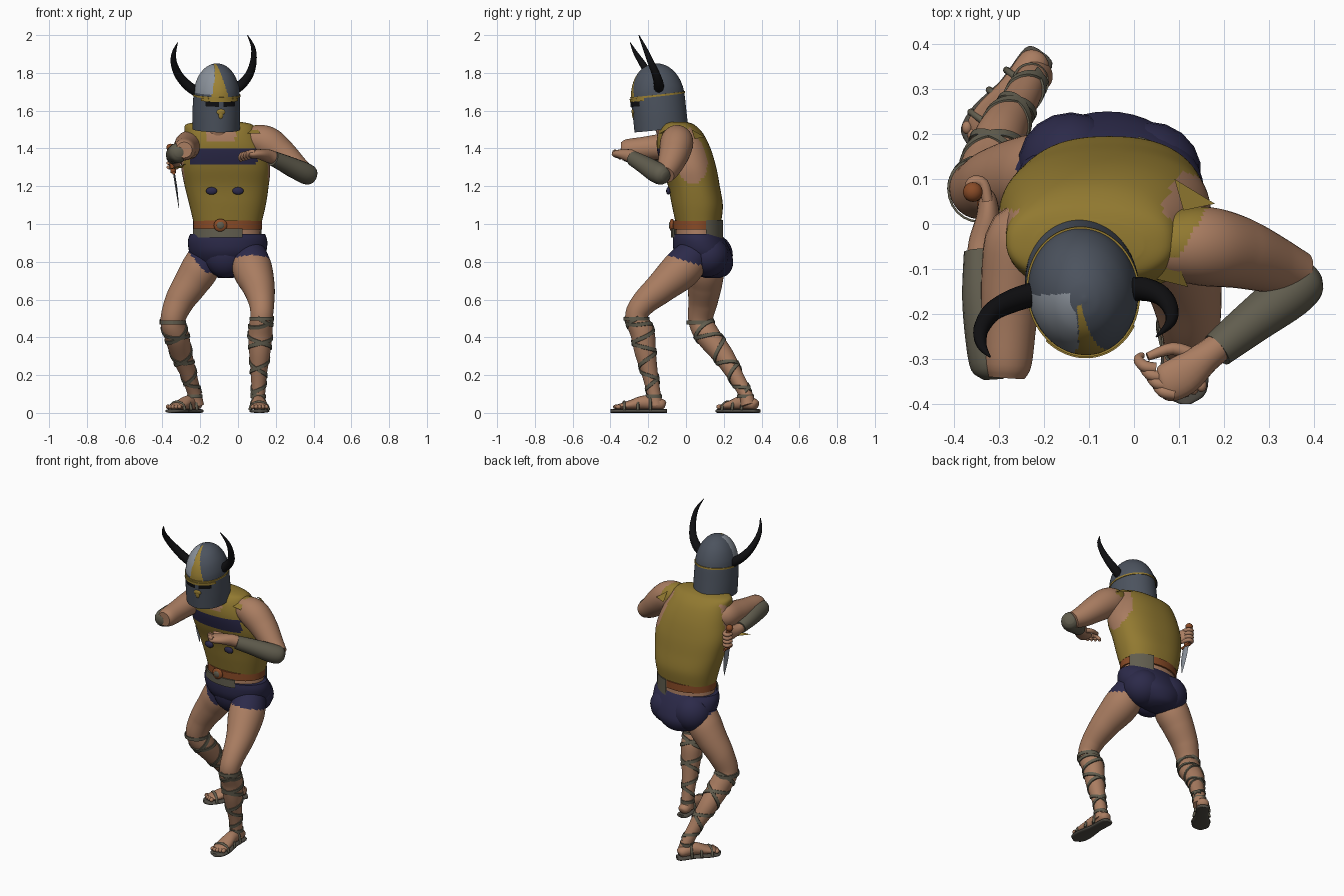
import bpy, bmesh, math
from mathutils import Vector, Matrix

def material(name, *rgb):
    m = bpy.data.materials.new(name)
    m.diffuse_color = (*rgb, 1)
    return m

SKIN = material("skin", .40, .205, .12)
CLOTH = material("mustard cloth", .285, .192, .03)
NAVY = material("navy cloth", .025, .023, .068)
STEEL = material("dark steel", .072, .086, .112)
LIGHT = material("light steel", .26, .29, .33)
GOLD = material("gold trim", .34, .225, .035)
STRAP = material("grey leather", .12, .11, .077)
BROWN = material("brown leather", .25, .07, .02)
BLACK = material("black horn", .005, .005, .006)
SOLE = material("dark sole", .08, .072, .058)

def finish(name, bm, mats, rule=None, angle=50):
    bmesh.ops.recalc_face_normals(bm, faces=bm.faces)
    mesh = bpy.data.meshes.new(name)
    for m in mats:
        mesh.materials.append(m)
    for f in bm.faces if rule else ():
        f.material_index = rule(f.calc_center_median(), f.normal)
    bm.to_mesh(mesh)
    bm.free()
    ob = bpy.data.objects.new(name, mesh)
    bpy.context.collection.objects.link(ob)
    bpy.ops.object.select_all(action='DESELECT')
    ob.select_set(True)
    bpy.context.view_layer.objects.active = ob
    bpy.ops.object.shade_smooth_by_angle(angle=math.radians(angle))
    return ob

def frames(pts, steps, flat=False):
    """Smooth path through (x, y, z, radius a[, radius b]); gives centre, radii and axes."""
    p = [Vector(q if len(q) == 5 else (*q, q[3])) for q in pts]
    path, out, u = [], [], None
    for i in range(len(p) - 1):
        a, b, c, d = p[max(i - 1, 0)], p[i], p[i + 1], p[min(i + 2, len(p) - 1)]
        for t in (s / steps for s in range(steps)):
            path.append(.5 * (2 * b + (c - a) * t + (2 * a - 5 * b + 4 * c - d) * t * t + (3 * b - a - 3 * c + d) * t ** 3))
    path.append(p[-1])
    for i, q in enumerate(path):
        t = Vector((path[min(i + 1, len(path) - 1)] - path[max(i - 1, 0)])[:3]).normalized()
        if flat:
            t, u = Vector((0, 0, 1)), Vector((1, 0, 0))
        elif u is None:
            u = Vector((0, 0, 1) if abs(t.z) < .8 else (0, 1, 0)).cross(t).normalized()
        else:
            u = (u - t * u.dot(t)).normalized()
        out.append((Vector(q[:3]), abs(q[3]), abs(q[4]), u, t.cross(u), t))
    return out

def sweep(name, pts, mats, n=18, steps=4, flat=False, rule=None, power=1, angle=50):
    """Loft elliptical rings; flat keeps every ring horizontal."""
    bm, rings = bmesh.new(), []
    for c, a, b, u, v, t in frames(pts, steps, flat):
        rings.append([])
        for k in range(n):
            x, y = math.cos(2 * math.pi * k / n), math.sin(2 * math.pi * k / n)
            x, y = math.copysign(abs(x) ** power, x), math.copysign(abs(y) ** power, y)
            rings[-1].append(bm.verts.new(c + u * x * a + v * y * b))
    for r0, r1 in zip(rings, rings[1:]):
        for k in range(n):
            bm.faces.new((r0[k], r0[(k + 1) % n], r1[(k + 1) % n], r1[k]))
    bm.faces.new(rings[0])
    bm.faces.new(rings[-1])
    return finish(name, bm, mats, rule, angle)

def ball(name, loc, size, mat):
    bm = bmesh.new()
    bmesh.ops.create_uvsphere(bm, u_segments=18, v_segments=12, radius=1,
                              matrix=Matrix.Translation(loc) @ Matrix.Diagonal((*size, 1)))
    return finish(name, bm, [mat])

def arc_plate(name, c, rx, ry, a0, a1, z0, z1, mat, n=32, thick=.008):
    """Curved band between two azimuths; 0 is front, positive towards +x."""
    bm, prev = bmesh.new(), None
    for i in range(n + 1):
        a = math.radians(a0 + (a1 - a0) * i / n)
        row = [bm.verts.new((c[0] + (rx + o) * math.sin(a), c[1] - (ry + o) * math.cos(a), z))
               for o, z in ((0, z0), (thick, z0), (thick, z1), (0, z1))]
        for k in range(4 if prev else 0):
            bm.faces.new((prev[k], prev[(k + 1) % 4], row[(k + 1) % 4], row[k]))
        prev = row
    return finish(name, bm, [mat])

# Tunic with skin at armholes and neckline, navy chest band and spots, ragged shoulders
def tunic_rule(c, n):
    neck = c.z > 1.44 and n.y < -.05 and abs(c.x + .09) < .075
    hole = (n.x > .5 or n.x < -.5 and c.y < .03) and ((c.y - .035) / .085) ** 2 + ((c.z - 1.36) / .15) ** 2 < 1
    band = n.y < -.3 and 1.32 < c.z < 1.395 and -.25 < c.x < .1
    return 1 if neck or hole else 2 if band else 0

sweep("tunic", [(-.055, .065, 1.015, .182, .122), (-.055, .06, 1.1, .202, .135), (-.06, .042, 1.2, .222, .137),
                (-.065, .015, 1.3, .235, .145), (-.075, -.012, 1.4, .22, .142), (-.09, -.03, 1.48, .195, .12),
                (-.1, -.04, 1.525, .178, .085), (-.1, -.045, 1.54, .12, .05)],
      [CLOTH, SKIN, NAVY], n=72, steps=7, flat=True, rule=tunic_rule, power=.85)
for x in (-.14, 0):
    ball("chest_spot", (x, -.093, 1.175), (.03, .012, .02), NAVY)
for tri in (((.09, .1, 1.46), (.11, .03, 1.5), (.18, .045, 1.45)), ((.04, -.12, 1.48), (.09, -.07, 1.52), (.12, -.14, 1.48)),
            ((-.27, 0, 1.48), (-.24, -.07, 1.5), (-.32, -.05, 1.46)), ((-.27, -.06, 1.32), (-.27, .02, 1.3), (-.37, -.13, 1.29))):
    bm = bmesh.new()
    bm.faces.new([bm.verts.new(p) for p in tri])
    finish("tunic_rag", bm, [CLOTH])

# Waist, belt and briefs
sweep("waist", [(-.055, .067, .88, .18, .124), (-.058, .065, 1.04, .17, .115)], [SKIN], 32, flat=True)
arc_plate("belt", (-.055, .063), .17, .12, 0, 360, .972, 1.018, BROWN, 48, .012)
arc_plate("front_cloth", (-.055, .06), .184, .132, -72, 24, .928, .977, STRAP)
arc_plate("back_cloth", (-.055, .065), .182, .13, 108, 160, .89, 1.022, STRAP)
ball("buckle", (-.093, -.074, .993), (.036, .014, .034), BROWN)
ball("buckle_centre", (-.093, -.083, .993), (.021, .008, .02), STRAP)
sweep("briefs", [(-.055, .06, .948, .198, .125), (-.055, .07, .91, .21, .14), (-.055, .088, .85, .203, .15),
                 (-.06, .115, .79, .17, .135), (-.065, .135, .735, .1, .09), (-.065, .14, .715, .04, .04)],
      [NAVY], 40, flat=True)
ball("briefs_seat", (-.14, .135, .835), (.117, .113, .115), NAVY)
ball("briefs_seat", (.03, .115, .83), (.12, .113, .11), NAVY)
ball("briefs_front", (-.065, .045, .84), (.125, .1, .125), NAVY)

# Legs with navy tops, crossed lacing and sandals
LEFT = [(.05, .07, .87, .085), (.075, -.02, .765, .105), (.11, -.13, .665, .085), (.125, -.225, .58, .067), (.125, -.262, .51, .06),
        (.118, -.23, .42, .064), (.115, -.215, .32, .056), (.11, -.19, .2, .042), (.108, -.17, .1, .036), (.108, -.16, .04, .04)]
RIGHT = [(-.16, .09, .86, .085), (-.2, .1, .765, .1), (-.25, .1, .685, .092), (-.31, .09, .59, .078), (-.345, .078, .49, .065),
         (-.325, .115, .41, .065), (-.295, .2, .3, .055), (-.26, .26, .2, .042), (-.23, .315, .1, .036), (-.218, .33, .04, .038)]

def lacing(name, leg, turns, phase):
    ring, bm, prev = frames(leg, 32)[130:-34], bmesh.new(), None
    for i, (c, r, _, u, v, t) in enumerate(ring):
        a = phase + turns * 2 * math.pi * i / (len(ring) - 1)
        out = u * math.cos(a) + v * math.sin(a)
        row = [bm.verts.new(c + out * (r + .005 - o) + t * w) for w, o in ((-.012, .008), (-.01, 0), (.01, 0), (.012, .008))]
        for k in range(3 if prev else 0):
            bm.faces.new((prev[k], prev[k + 1], row[k + 1], row[k]))
        prev = row
    finish(name, bm, [STRAP])

def foot(name, heel, toe):
    h, t = Vector(heel), Vector(toe)
    side = Vector((-(t - h).y, (t - h).x)).normalized()
    at = lambda f, s, z: (*(h.lerp(t, f) + side * s), z)
    sweep(name + "_foot", [(*at(f, 0, z), w, e) for f, z, w, e in
                           ((.03, .04, .015, .015), (.1, .045, .035, .03), (.38, .055, .036, .038),
                            (.65, .042, .046, .025), (.82, .034, .044, .016), (.9, .03, .025, .01))], [SKIN], 16)
    sweep(name + "_sole", [(*at(f, 0, .01), w, .01) for f, w in ((0, .012), (.06, .037), (.4, .038), (.7, .053),
                           (.92, .046), (1, .012))], [SOLE], 20, power=.7)
    for k in range(5):
        ball(name + "_toe", at(.91 - .018 * abs(k - 1.5), (k - 2) * .018, .032), (.012, .015, .012), SKIN)
    for f, w, e in ((.3, .041, .09), (.52, .046, .068), (.76, .05, .055)):
        sweep(name + "_sandal_strap", [(*at(f, w * math.cos(a), .015 + (e - .012) * math.sin(a)), .008)
                                       for a in (0, .5, 1, 1.57, 2.1, 2.6, 3.14)], [STRAP], 8, 2)

for name, leg, heel, toe, hem in (
        ("left", LEFT, (.105, -.1), (.115, -.4), lambda c, n: int(c.z > .805 - .3 * c.y)),
        ("right", RIGHT, (-.203, .382), (-.36, .168), lambda c, n: int(c.z > .74 + 1.2 * max(0, -.17 - c.x)))):
    sweep(name + "_leg", leg, [SKIN, NAVY], 48, 12, rule=hem)
    lacing(name + "_lacing", leg, 3.5, 0)
    lacing(name + "_lacing_crossed", leg, -3, 2)
    for x, y, z, r in (leg[4], leg[8]):
        arc_plate(name + "_leg_band", (x, y), r, r * 1.08, 0, 360, z - .022, z - .002, STRAP, 24, .005)
    foot(name, heel, toe)

# Arms and bracers
sweep("left_upper_arm", [(.03, -.05, 1.445, .06), (.1, -.048, 1.445, .08), (.16, -.05, 1.425, .088),
                         (.23, -.063, 1.37, .08), (.31, -.09, 1.3, .064), (.37, -.11, 1.26, .048)],
      [SKIN, CLOTH], 36, 12, rule=lambda c, n: int(c.y > -.07 and n.z > .1 and c.x < .105 + .6 * (c.y + .06)))
sweep("left_bracer", [(.4, -.105, 1.25, .026), (.383, -.12, 1.257, .05), (.345, -.155, 1.273, .056),
                      (.26, -.22, 1.313, .048), (.185, -.28, 1.347, .04)], [STRAP])
sweep("right_upper_arm", [(-.2, -.02, 1.42, .06), (-.25, -.03, 1.42, .077), (-.27, -.12, 1.41, .07),
                          (-.278, -.22, 1.4, .062), (-.283, -.31, 1.393, .056), (-.285, -.342, 1.392, .042)], [SKIN])
sweep("right_bracer", [(-.312, -.345, 1.378, .022), (-.314, -.32, 1.378, .048), (-.322, -.25, 1.375, .053),
                       (-.335, -.16, 1.367, .047), (-.342, -.06, 1.352, .036)], [STRAP])

# Hands
sweep("left_palm", [(.2, -.265, 1.345, .033), (.16, -.295, 1.36, .035), (.11, -.335, 1.37, .045, .026),
                    (.07, -.355, 1.37, .042, .022), (.055, -.36, 1.37, .025, .012)], [SKIN])
for k in range(4):
    x, y, z = .09 - .014 * k, -.378 + .019 * k, 1.38 - .004 * k
    sweep("left_finger", [(x, y, z, .013), (x - .025, y + .005, z, .013), (x - .038, y + .02, z - .018, .011),
                          (x - .03, y + .03, z - .035, .007)], [SKIN], 10)
sweep("left_thumb", [(.13, -.29, 1.36, .015), (.085, -.277, 1.365, .014), (.03, -.295, 1.375, .009)], [SKIN], 10)
sweep("right_palm", [(-.342, -.08, 1.354, .03), (-.335, -.04, 1.347, .032), (-.325, .01, 1.34, .027, .042),
                     (-.325, .055, 1.335, .02, .04), (-.33, .075, 1.335, .01, .03)], [SKIN])
for z in (1.3, 1.323, 1.346, 1.369):
    sweep("right_finger", [(-.325, .05, z, .012), (-.335, .09, z, .012), (-.36, .093, z, .012), (-.37, .065, z, .009)], [SKIN], 10)

# Dagger held point down
sweep("dagger_handle", [(-.357, .07, 1.4, .014), (-.349, .068, 1.34, .016), (-.342, .065, 1.27, .014)], [BROWN], 12)
ball("dagger_pommel", (-.358, .071, 1.405), (.022, .022, .02), BROWN)
sweep("dagger_guard", [(-.34, .03, 1.27, .009), (-.34, .1, 1.27, .009)], [BROWN], 10)
sweep("dagger_blade", [(-.339, .065, 1.27, .005, .024), (-.325, .062, 1.18, .005, .024), (-.313, .06, 1.085, .001, .002)], [LIGHT], 4, angle=20)

# Neck and helmet; helmet parts share one tilted frame
sweep("neck", [(-.1, -.05, 1.44, .1, .08), (-.105, -.085, 1.5, .075), (-.11, -.12, 1.6, .07)], [SKIN])

def dome_rule(c, n):
    left, right = -.05 + .18 * c.z, .042 - .3 * c.z
    if c.z > .008 and c.y < -.01 and left < c.x < right:
        return 2
    return int(c.x < left - .05 * max(0, c.z - .1) and .016 < c.z < .164 and c.y < .02)

head = Matrix.Translation((-.113, -.15, 1.68)) @ Matrix.Rotation(.17, 4, 'Z') @ Matrix.Rotation(.11, 4, 'X')
for ob in (
    sweep("helmet", [(0, 0, -.18, .125, .143), (0, 0, -.09, .126, .143), (0, 0, 0, .122, .142), (0, 0, .05, .116, .134),
                     (0, 0, .1, .098, .113), (0, 0, .14, .069, .08), (0, 0, .163, .036, .041), (0, 0, .171, .004, .005)],
          [STEEL, LIGHT, GOLD], 120, 10, flat=True, rule=dome_rule),
    arc_plate("helmet_band", (0, 0), .121, .141, 0, 360, -.003, .007, GOLD, 64, .005),
    arc_plate("brow_trim", (0, 0), .123, .143, -50, 50, -.018, -.003, GOLD, 32, .007),
    arc_plate("eye_slit", (0, 0), .122, .139, -38, 38, -.044, -.019, BLACK, 24, .007),
    arc_plate("nose_guard", (0, 0), .122, .139, -5, 5, -.05, -.018, STEEL, 6, .01),
    ball("face_emblem", (0, -.141, -.072), (.023, .007, .016), GOLD),
    ball("face_emblem_point", (0, -.141, -.087), (.013, .007, .022), GOLD)):
    ob.matrix_world = head

# Horns
sweep("right_horn", [(-.22, -.155, 1.7, .027), (-.268, -.17, 1.735, .026), (-.315, -.195, 1.79, .022),
                     (-.34, -.235, 1.855, .017), (-.338, -.27, 1.91, .011), (-.32, -.295, 1.96, .002)], [BLACK], 14)
sweep("left_horn", [(-.012, -.145, 1.715, .027), (.025, -.145, 1.745, .026), (.062, -.16, 1.795, .022),
                    (.082, -.19, 1.865, .017), (.08, -.22, 1.935, .011), (.05, -.25, 2.0, .002)], [BLACK], 14)
